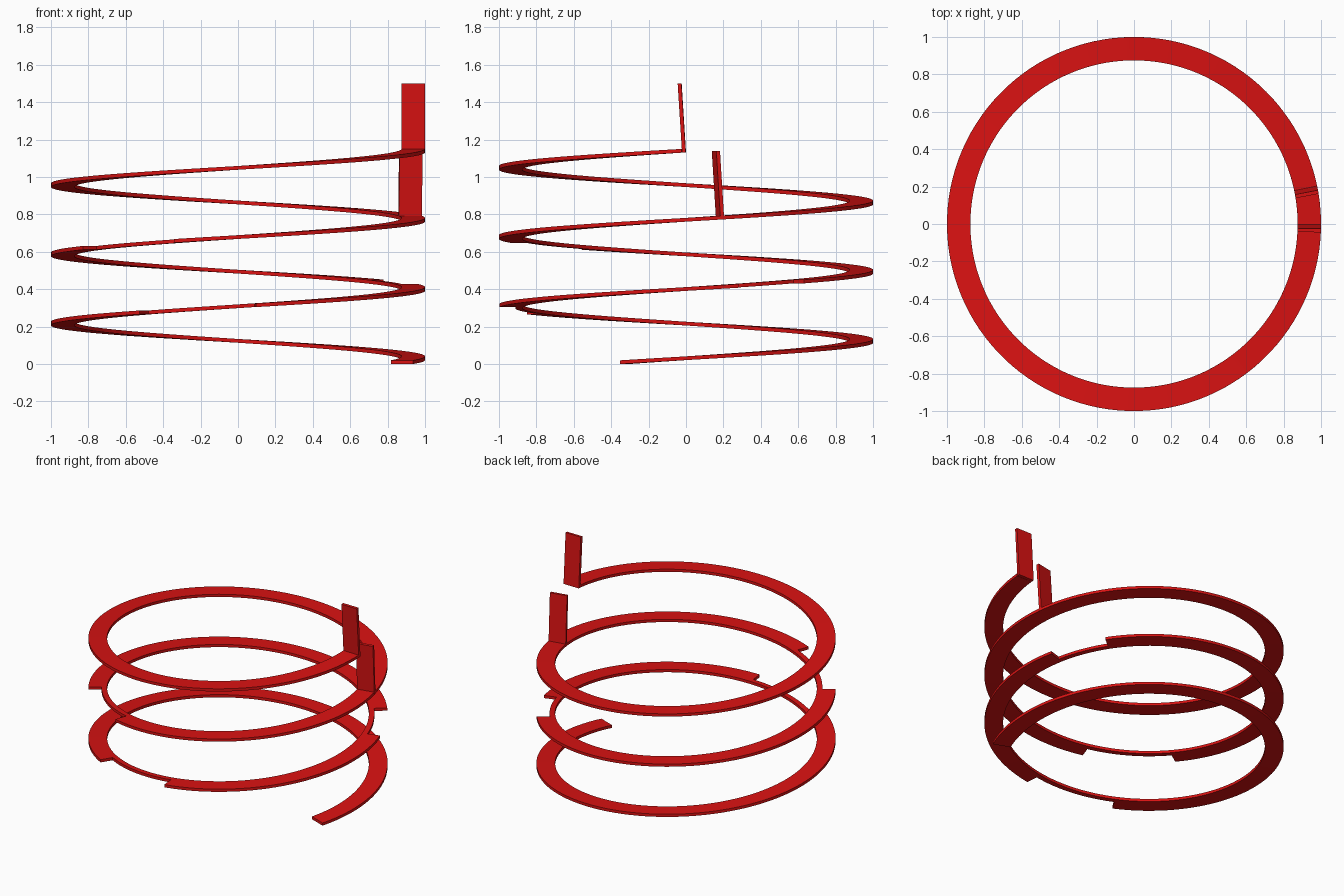
import bpy, bmesh, math
from mathutils import Matrix, Vector

if "Cube" in bpy.data.objects:
    bpy.data.objects.remove(bpy.data.objects["Cube"])

R_IN, R_OUT, R_NARROW = 0.875, 1.0, 0.912
THICK, PITCH = 0.02, 0.370
START, END = -20.6, 1078.6

red = bpy.data.materials.new("red")
red.diffuse_color = (0.7, 0.006, 0.006, 1)
red.use_nodes = True
red.node_tree.nodes["Principled BSDF"].inputs["Base Color"].default_value = red.diffuse_color


def height(deg):
    return THICK / 2 + (deg - START) * PITCH / 360


def add_object(name, bm):
    bmesh.ops.recalc_face_normals(bm, faces=bm.faces)
    mesh = bpy.data.meshes.new(name)
    bm.to_mesh(mesh)
    bm.free()
    mesh.materials.append(red)
    obj = bpy.data.objects.new(name, mesh)
    bpy.context.collection.objects.link(obj)
    return obj


# Stations along the coil: (start, end, outer radius), with three narrowed stretches
stretches = [(START, 238.3, R_OUT), (238.3, 275.5, R_NARROW), (275.5, 376.5, R_OUT),
             (376.5, 399, R_NARROW), (399, 574, R_OUT), (574, 610, R_NARROW),
             (610, END, R_OUT)]

# Spiral strip: a flat rectangular section swept up the helix
bm = bmesh.new()
previous = None
for a, b, outer in stretches:
    n = max(2, round((b - a) / 3))
    for i in range(n + 1):
        deg = a + (b - a) * i / n
        t, z = math.radians(deg), height(deg)
        section = [(R_IN, -1), (outer, -1), (outer, 1), (R_IN, 1)]
        ring = [bm.verts.new((r * math.cos(t), r * math.sin(t), z + s * THICK / 2))
                for r, s in section]
        if previous is None:
            bm.faces.new(ring)
        else:
            for k in range(4):
                j = (k + 1) % 4
                bm.faces.new((previous[k], previous[j], ring[j], ring[k]))
        previous = ring
bm.faces.new(previous[::-1])
bmesh.ops.remove_doubles(bm, verts=bm.verts, dist=1e-5)
bmesh.ops.dissolve_degenerate(bm, edges=bm.edges, dist=1e-6)
coil = add_object("spiral_strip", bm)
bpy.context.view_layer.objects.active = coil
coil.select_set(True)
bpy.ops.object.shade_smooth_by_angle(angle=math.radians(30))


# Upright tabs standing square to the slope of the strip
def tab(name, deg, bottom, top):
    bm = bmesh.new()
    bmesh.ops.create_cube(bm, size=1)
    h = top - bottom
    bmesh.ops.scale(bm, vec=(R_OUT - R_IN, THICK, h), verts=bm.verts)
    bmesh.ops.translate(bm, vec=(0, 0, h / 2), verts=bm.verts)
    lean = math.atan(PITCH / (math.pi * (R_IN + R_OUT)))
    turn = Matrix.Rotation(math.radians(deg), 4, 'Z')
    place = (turn @ Matrix.Translation(Vector(((R_IN + R_OUT) / 2, 0, bottom)))
             @ Matrix.Rotation(lean, 4, 'X'))
    bmesh.ops.transform(bm, matrix=place, verts=bm.verts)
    add_object(name, bm)


tab("end_tab", 1079.35, 1.13, 1.5)
tab("middle_tab", 731.2, 0.775, 1.14)
